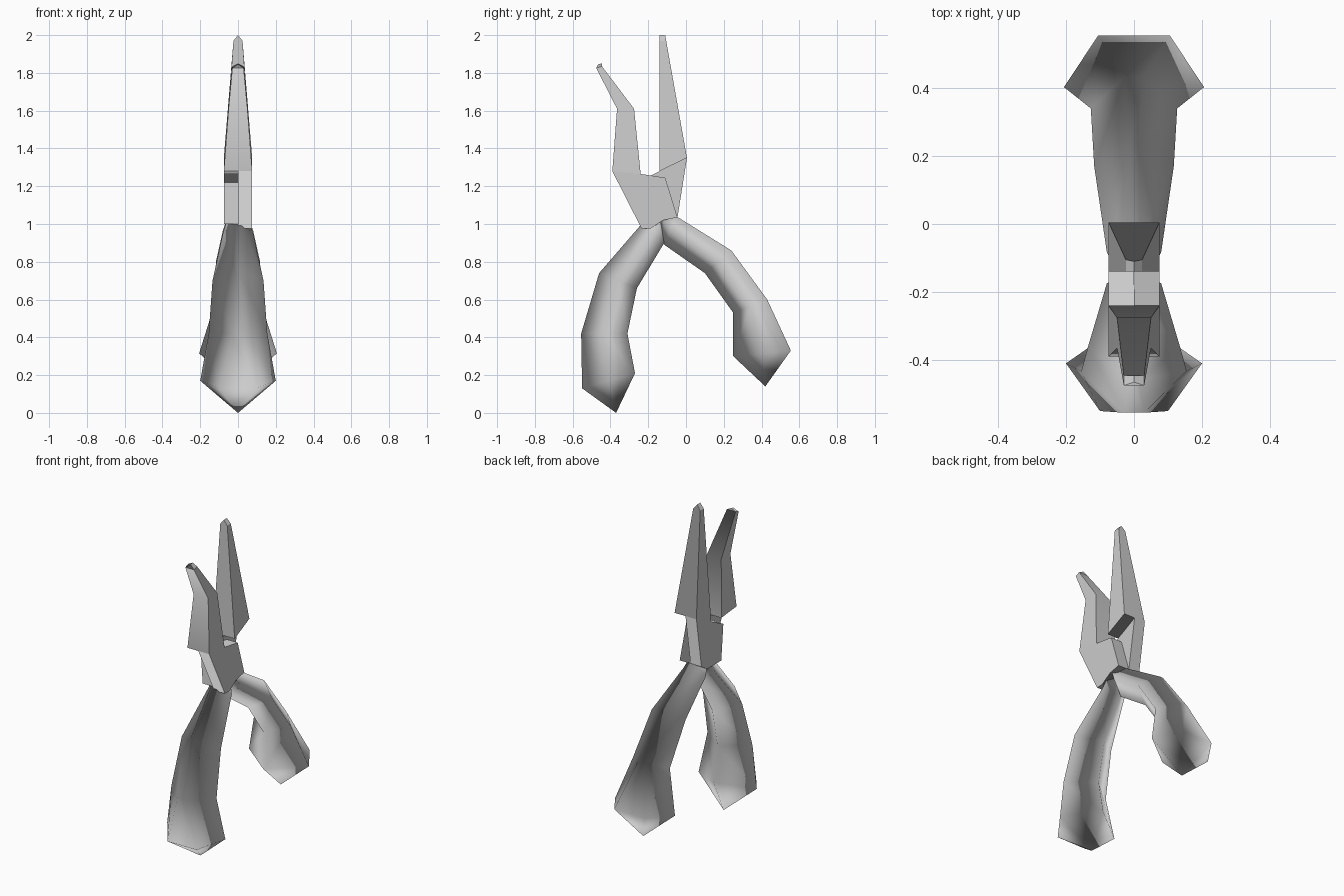
import bpy, bmesh

cube = bpy.data.objects.get("Cube")
if cube:
    bpy.data.objects.remove(cube, do_unlink=True)

GREY = (0.6, 0.6, 0.6, 1.0)
steel = bpy.data.materials.new("grey_metal")
steel.use_nodes = True
steel.diffuse_color = GREY
steel.node_tree.nodes["Principled BSDF"].inputs["Base Color"].default_value = GREY


def finish(name, bm, crease):
    """Smooth below the crease angle, then mirror the shading normals front to back."""
    bmesh.ops.remove_doubles(bm, verts=bm.verts, dist=0.0005)
    bmesh.ops.recalc_face_normals(bm, faces=bm.faces)
    for f in bm.faces:
        f.smooth = True
    for e in bm.edges:
        e.smooth = e.calc_face_angle(0) < crease
    mesh = bpy.data.meshes.new(name)
    bm.to_mesh(mesh)
    bm.free()
    mesh.normals_split_custom_set(
        [(n.vector.x, -n.vector.y, n.vector.z) for n in mesh.corner_normals])
    mesh.materials.append(steel)
    obj = bpy.data.objects.new(name, mesh)
    bpy.context.collection.objects.link(obj)


def loft(bm, sections):
    """Bridge equal sections of points, cap the first, return the last ring."""
    rings = [[bm.verts.new(p) for p in pts] for pts in sections]
    for a, b in zip(rings, rings[1:]):
        for i in range(len(a)):
            j = (i + 1) % len(a)
            bm.faces.new((a[i], a[j], b[j], b[i]))
    bm.faces.new(rings[0])
    return rings[-1]


def handle(name, stations, tip):
    """Five-sided grip; station is outer point, inner point, outer and side half widths."""
    bm = bmesh.new()
    sections = []
    for oy, oz, iy, iz, ow, w in stations:
        my, mz = (oy + iy) / 2, (oz + iz) / 2
        sections.append([(-ow, oy, oz), (ow, oy, oz), (w, my, mz),
                         (0, iy, iz), (-w, my, mz)])
    end = loft(bm, sections)
    point = bm.verts.new((0, *tip))
    for i in range(5):
        bm.faces.new((end[i], end[(i + 1) % 5], point))
    finish(name, bm, 1.9)


def jaw(name, stations):
    """Tapered four-sided jaw; each station is inner point, outer point, half width."""
    bm = bmesh.new()
    loft(bm, [[(-w, iy, iz), (w, iy, iz), (w, oy, oz), (-w, oy, oz)]
              for iy, iz, oy, oz, w in stations])
    finish(name, bm, 0.6)


def plate(name, outline, x0, x1):
    """Half-thickness joint plate cut from a side outline."""
    bm = bmesh.new()
    face = bm.faces.new([bm.verts.new((x0, y, z)) for y, z in outline])
    new = bmesh.ops.extrude_face_region(bm, geom=[face])["geom"]
    bmesh.ops.translate(bm, vec=(x1 - x0, 0, 0),
                        verts=[v for v in new if isinstance(v, bmesh.types.BMVert)])
    finish(name, bm, 0.3)


# Handles
handle("front_handle",
       [(-.20, 1.03, -.12, 1.0, .02, .06), (-.235, 1.0, -.115, .9, .02, .08),
        (-.46, .74, -.26, .66, .012, .135), (-.555, .42, -.31, .42, .03, .155),
        (-.55, .13, -.27, .21, .1, .2)], (-.37, 0.0))
handle("back_handle",
       [(-.10, 1.05, -.14, 1.0, .02, .06), (-.05, 1.04, -.115, .89, .02, .08),
        (.24, .86, .10, .74, .012, .117), (.43, .60, .25, .53, .03, .127),
        (.555, .33, .25, .30, .105, .206)], (.42, .14))

# Jaws
jaw("front_jaw",
    [(-.24, 1.265, -.39, 1.28, .075), (-.275, 1.61, -.365, 1.61, .05),
     (-.445, 1.835, -.475, 1.825, .03), (-.445, 1.85, -.465, 1.845, 0)])
jaw("back_jaw",
    [(-.14, 1.28, .005, 1.35, .075), (-.14, 1.97, -.105, 1.97, .024),
     (-.14, 2.0, -.11, 2.0, 0)])

# Crossing joint plates
plate("front_jaw_plate",
      [(-.39, 1.28), (-.235, .975), (-.19, .975), (-.12, 1.02), (-.045, 1.035),
       (-.11, 1.245), (-.24, 1.265)], 0, .075)
plate("back_jaw_plate",
      [(.005, 1.35), (-.045, 1.035), (-.10, 1.0), (-.24, 1.0), (-.26, 1.22),
       (-.14, 1.28)], 0, -.075)
